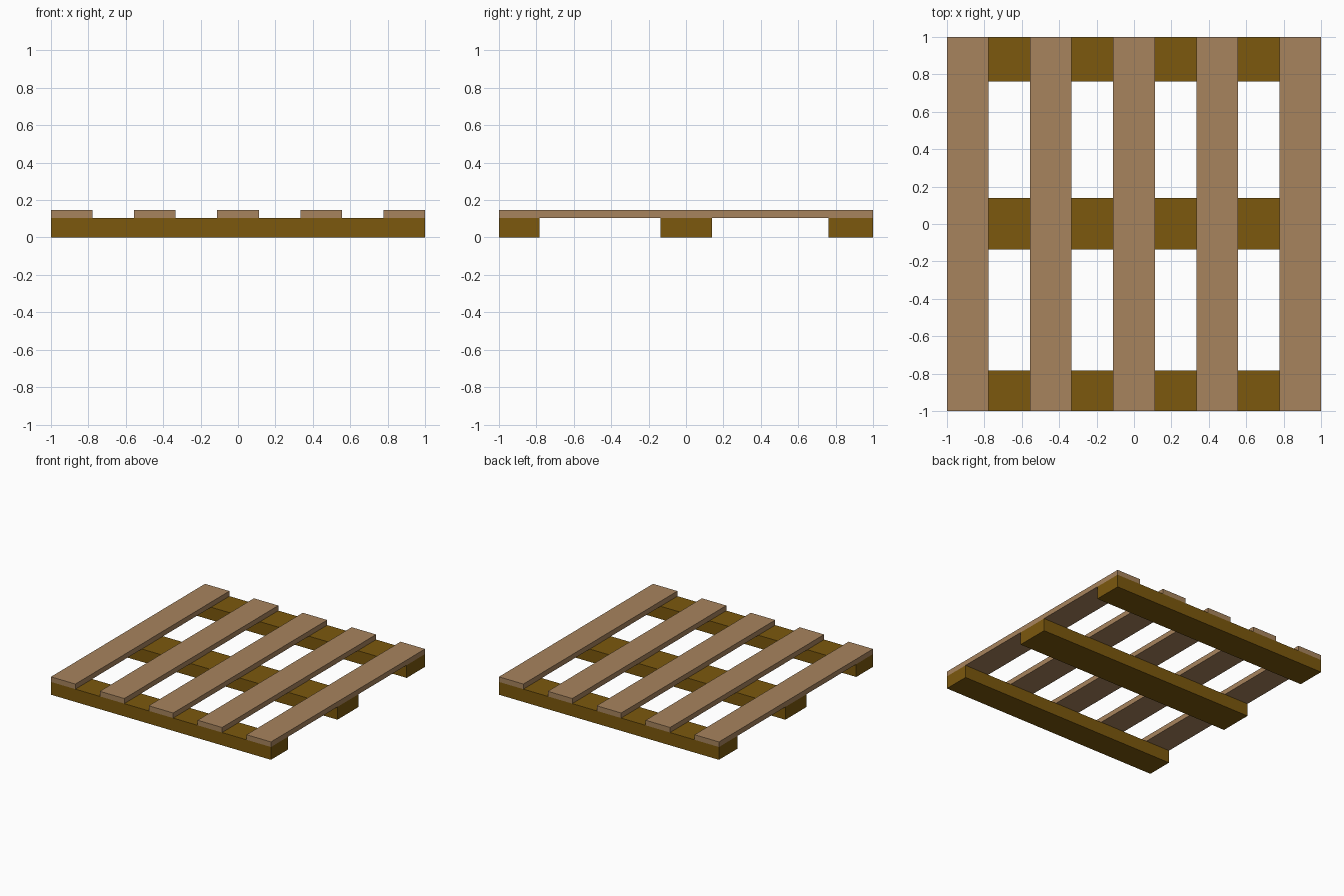
import bpy

if "Cube" in bpy.data.objects:
    bpy.data.objects.remove(bpy.data.objects["Cube"])


def material(name, color):
    mat = bpy.data.materials.new(name)
    mat.diffuse_color = (*color, 1)
    mat.use_nodes = True
    mat.node_tree.nodes["Principled BSDF"].inputs["Base Color"].default_value = mat.diffuse_color
    return mat


def box(name, x, y, z, mat):
    """Box from (min, max) ranges on each axis."""
    ranges = (x, y, z)
    bpy.ops.mesh.primitive_cube_add(size=1, location=[(a + b) / 2 for a, b in ranges])
    ob = bpy.context.object
    ob.name = name
    ob.scale = [b - a for a, b in ranges]
    bpy.ops.object.transform_apply(location=False, rotation=False, scale=True)
    ob.data.materials.append(mat)
    return ob


dark_wood = material("dark_wood", (0.20, 0.098, 0.004))
light_wood = material("light_wood", (0.39, 0.23, 0.11))

RUNNER_TOP, SLAT_TOP = 0.105, 0.147

# Runners across the width
for name, y in (("front_runner", (-1, -0.782)),
                ("middle_runner", (-0.137, 0.138)),
                ("back_runner", (0.762, 1))):
    box(name, (-1, 1), y, (0, RUNNER_TOP), dark_wood)

# Deck slats, evenly spaced, running front to back
SLATS, WIDTH = 5, 0.222
for i in range(SLATS):
    left = -1 + i * (2 - WIDTH) / (SLATS - 1)
    box(f"deck_slat_{i + 1}", (left, left + WIDTH), (-1, 1), (RUNNER_TOP, SLAT_TOP), light_wood)
